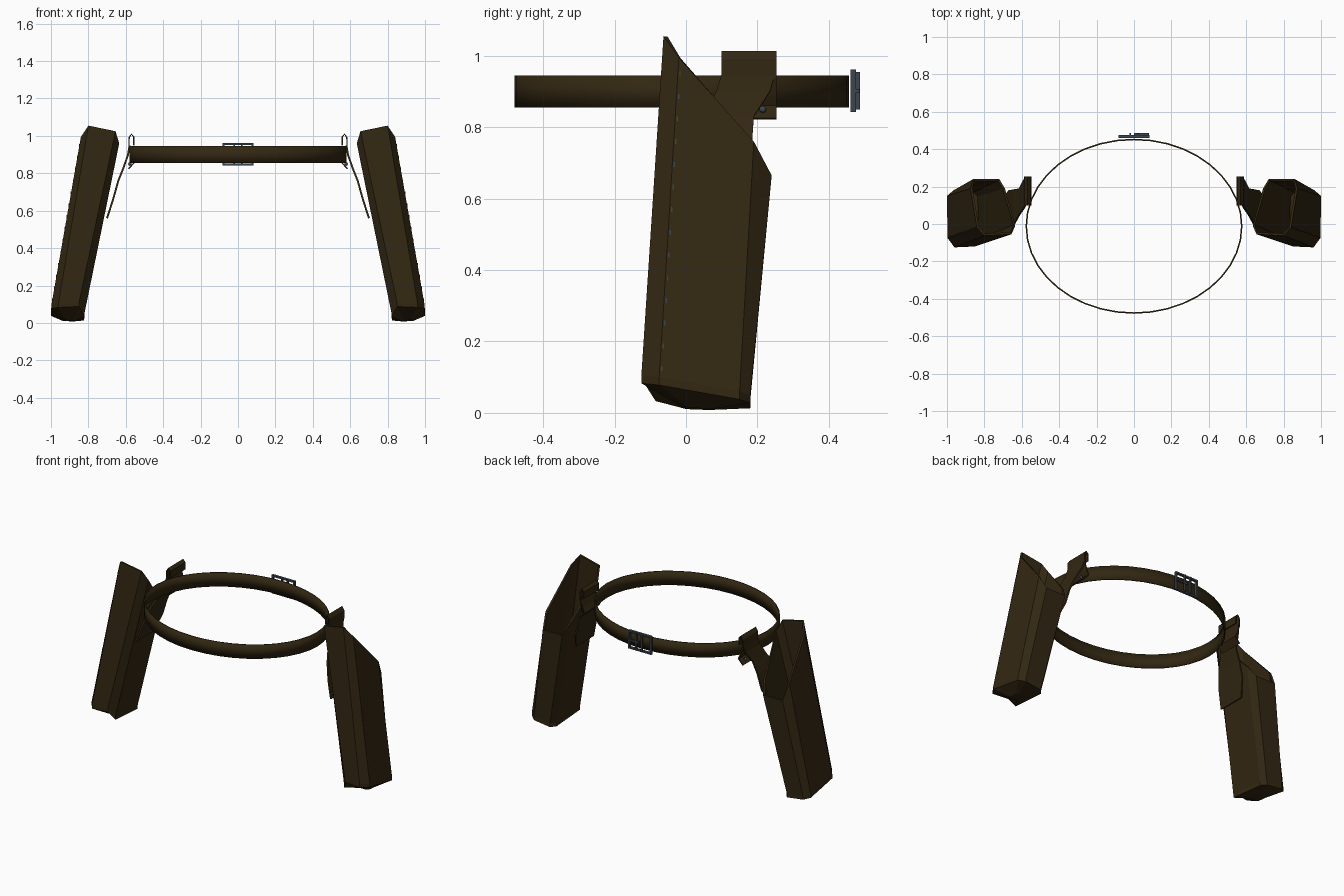
import bpy, bmesh, math
from mathutils import Vector

cube = bpy.data.objects.get("Cube")
if cube:
    bpy.data.objects.remove(cube, do_unlink=True)


def material(name, rgb, rough):
    m = bpy.data.materials.new(name)
    m.use_nodes = True
    m.diffuse_color = (*rgb, 1)
    bsdf = m.node_tree.nodes["Principled BSDF"]
    bsdf.inputs["Base Color"].default_value = (*rgb, 1)
    bsdf.inputs["Roughness"].default_value = rough
    return m


leather = material("dark brown leather", (0.032, 0.020, 0.006), 0.8)
metal = material("blue grey metal", (0.045, 0.060, 0.075), 0.5)


def finish(name, bm, mat, thickness=0, offset=-1):
    bmesh.ops.recalc_face_normals(bm, faces=bm.faces)
    mesh = bpy.data.meshes.new(name)
    bm.to_mesh(mesh)
    bm.free()
    mesh.materials.append(mat)
    obj = bpy.data.objects.new(name, mesh)
    bpy.context.collection.objects.link(obj)
    if thickness:
        mod = obj.modifiers.new("thickness", "SOLIDIFY")
        mod.thickness, mod.offset = thickness, offset
    return obj


def loft(bm, rows, closed):
    """Bridge equal rows of points with quads."""
    rings = [[bm.verts.new(p) for p in row] for row in rows]
    n = len(rings[0])
    for a, b in zip(rings, rings[1:]):
        for i in range(n if closed else n - 1):
            j = (i + 1) % n
            bm.faces.new((a[i], a[j], b[j], b[i]))
    return rings


def add_box(bm, centre, size):
    verts = bmesh.ops.create_cube(bm, size=1)["verts"]
    for v in verts:
        v.co = Vector(centre) + Vector([c * s for c, s in zip(v.co, size)])


# Belt: thin elliptical band
bm = bmesh.new()
STEPS = 40
rows = [[(0.58 * math.cos(a), -0.012 + 0.468 * math.sin(a), z)
         for a in (2 * math.pi * i / STEPS for i in range(STEPS))]
        for z in (0.855, 0.945)]
loft(bm, rows, True)
belt = finish("belt", bm, leather, 0.008)
bpy.context.view_layer.objects.active = belt
belt.select_set(True)
bpy.ops.object.shade_smooth_by_angle(angle=math.radians(30))
belt.select_set(False)

# Buckle: rectangular frame with centre bar and prong
bm = bmesh.new()
for s in (-1, 1):
    add_box(bm, (s * 0.077, 0.468, 0.902), (0.011, 0.016, 0.118))
    add_box(bm, (0, 0.468, 0.902 + s * 0.054), (0.165, 0.016, 0.010))
    add_box(bm, (s * 0.020, 0.481, 0.902), (0.009, 0.012, 0.106))
add_box(bm, (0.04, 0.481, 0.902), (0.08, 0.010, 0.010))
finish("buckle", bm, metal)

# Corners run round the holster: front, outer side, back, inner side
RIM = [(.655, -.055, 1.025), (.80, -.063, 1.055), (.84, -.02, .995), (.875, .19, .76),
       (.86, .24, .665), (.72, .24, .665), (.69, .19, .74), (.635, -.01, .96)]
BASE = [(.85, -.12, .11), (.96, -.125, .105), (.997, -.075, .10), (1.0, .15, .06),
        (.965, .18, .05), (.85, .18, .035), (.825, .15, .035), (.82, -.085, .055)]
# Hanger strip: x, z, front y, back y
HANGER = [(.580, .95, .10, .25), (.588, .90, .085, .235), (.612, .83, .05, .19),
          (.640, .76, .0, .185), (.668, .66, -.03, .18), (.700, .56, -.05, .13)]
# Belt clip profile: x, z
CLIP = [(.558, .95), (.557, .995), (.570, 1.01), (.582, .99), (.583, .94),
        (.567, .89), (.552, .86), (.585, .824)]

for side, label in ((1, "left"), (-1, "right")):
    def flip(p):
        return (side * p[0], p[1], p[2])

    # Holster: open tapered sheath with a shallow pointed toe
    bm = bmesh.new()
    toe = []
    for x, y, z in BASE:
        toe.append((.905 + (x - .905) * .35, .03 + (y - .03) * .25, .004 + z * .12))
    lip = [(x, y, z - .022) for x, y, z in BASE]
    rings = loft(bm, [[flip(p) for p in ring] for ring in (RIM, BASE, lip, toe)], True)
    bm.faces.new(rings[-1])
    finish(label + "_holster", bm, leather, 0.012)

    # Stitches along the outer front edge
    bm = bmesh.new()
    top, bottom = Vector(RIM[2]), Vector(BASE[2])
    for i in range(14):
        p = top.lerp(bottom, 0.05 + i * 0.071)
        add_box(bm, flip((p.x, p.y + .006, p.z)), (.004, .004, .014))
    finish(label + "_stitches", bm, metal)

    # Hanger: tapered strap from the clip to the inner wall
    bm = bmesh.new()
    rows = [[flip((x, y0, z)), flip((x, y1, z))] for x, z, y0, y1 in HANGER]
    loft(bm, rows, False)
    finish(label + "_hanger", bm, leather, 0.010, 0)

    # Belt clip: bent plate
    bm = bmesh.new()
    loft(bm, [[flip((x, y, z)) for y in (.10, .253)] for x, z in CLIP], False)
    finish(label + "_belt_clip", bm, leather, 0.007, 0)

    # Rivet on the clip
    bm = bmesh.new()
    bmesh.ops.create_uvsphere(bm, u_segments=10, v_segments=6, radius=0.010)
    bmesh.ops.translate(bm, verts=bm.verts, vec=flip((.578, .215, .85)))
    finish(label + "_rivet", bm, metal)
